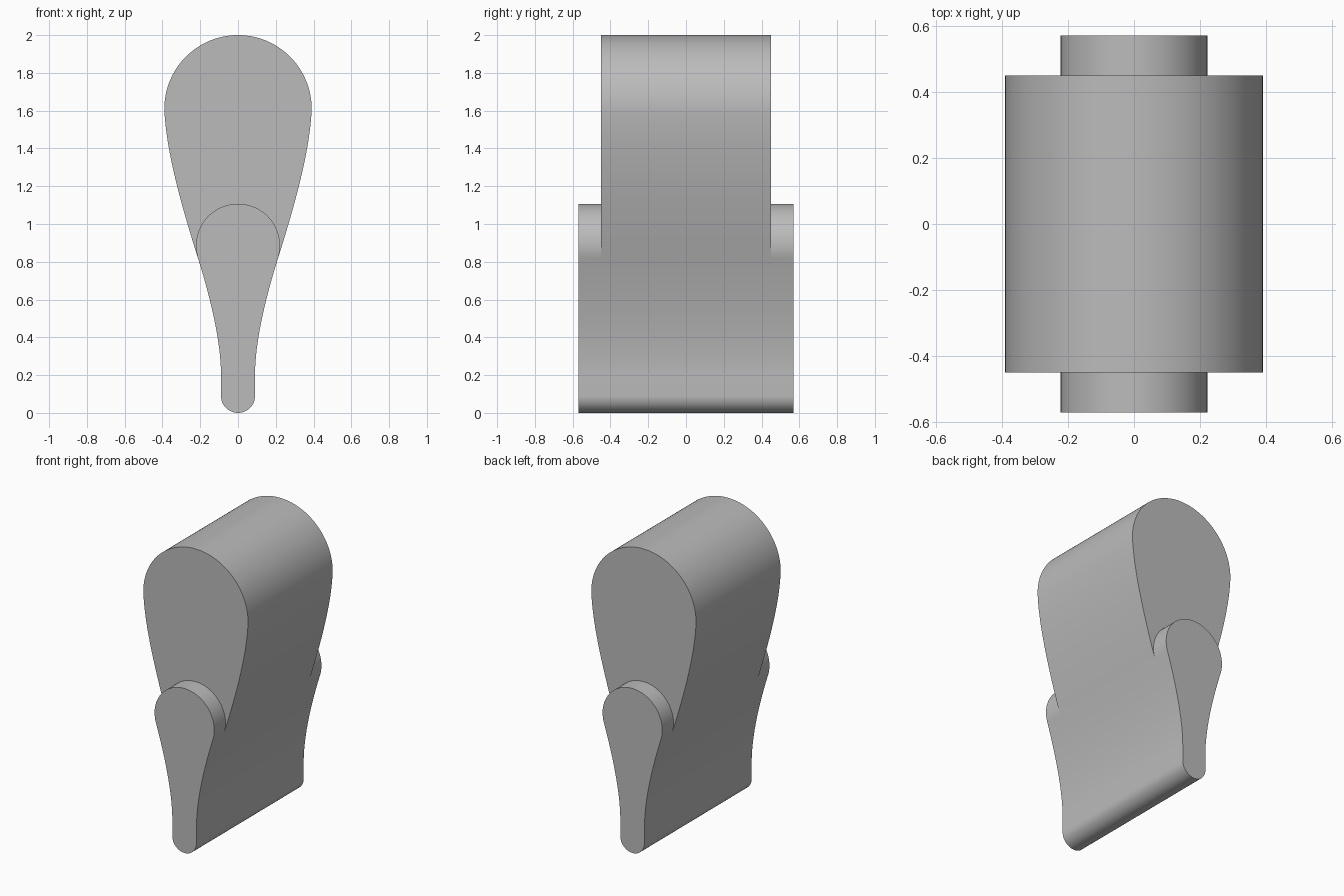
import bpy, bmesh
from math import sin, cos, radians, tan
from mathutils import Vector
from mathutils.geometry import interpolate_bezier

cube = bpy.data.objects.get("Cube")
if cube:
    bpy.data.objects.remove(cube, do_unlink=True)

HALF_BODY, HALF_BOSS = 0.45, 0.57
HEAD_R, HEAD_Z = 0.39, 1.61
BOSS_R, BOSS_Z = 0.222, 0.885
FOOT_R = 0.09
JOIN = radians(-17.5)      # where the boss arc blends into the body side


def arc(radius, z, start, end, steps):
    return [Vector((radius * cos(a), z + radius * sin(a)))
            for a in (start + (end - start) * i / steps for i in range(steps + 1))]


def bezier(a, b, c, d, steps=20):
    return [p.xy for p in interpolate_bezier(*(Vector(p).to_3d() for p in (a, b, c, d)), steps)]


def mirrored(points):
    return [Vector((-p.x, p.y)) for p in reversed(points)]


# Right half outlines, running from top to bottom
quarter = radians(90)
join = arc(BOSS_R, BOSS_Z, JOIN, JOIN, 1)[0]
flow = Vector((-tan(JOIN), 1))
upper = arc(HEAD_R, HEAD_Z, quarter, 0, 32)
upper += bezier(upper[-1], (0.382, 1.38), join + flow * 0.25, join)[1:]
lower = bezier(join, join - flow * 0.24, (FOOT_R, 0.36), (FOOT_R, 0.2))
lower += arc(FOOT_R, FOOT_R, 0, -quarter, 16)
boss_arc = arc(BOSS_R, BOSS_Z, quarter, JOIN, 36)

# Closed outlines
lower_loop = lower + mirrored(lower)[1:]
body = upper + lower_loop[1:] + mirrored(upper)[1:-1]
boss = boss_arc + lower_loop[1:] + mirrored(boss_arc)[1:-1]
arc_loop = mirrored(boss_arc) + boss_arc[1:]
crescent = upper + arc_loop[::-1][1:] + mirrored(upper)[1:-1]

bm = bmesh.new()


def ring(points, y):
    return [bm.verts.new((p.x, y, p.y)) for p in points]


def wall(points, y0, y1):
    a, b = ring(points, y0), ring(points, y1)
    for i in range(len(a)):
        bm.faces.new((a[i - 1], a[i], b[i], b[i - 1]))


# Body sides, then the end faces and raised bosses front and back
wall(body, -HALF_BODY, HALF_BODY)
for side in (-1, 1):
    bm.faces.new(ring(crescent, side * HALF_BODY))
    wall(boss, side * HALF_BODY, side * HALF_BOSS)
    bm.faces.new(ring(boss, side * HALF_BOSS))
bmesh.ops.remove_doubles(bm, verts=bm.verts, dist=0.0001)
bmesh.ops.recalc_face_normals(bm, faces=bm.faces)

mesh = bpy.data.meshes.new("teardrop_block")
bm.to_mesh(mesh)
bm.free()
block = bpy.data.objects.new("teardrop_block", mesh)
bpy.context.collection.objects.link(block)

# Plain grey
grey = bpy.data.materials.new("grey")
grey.use_nodes = True
color = (0.5, 0.5, 0.5, 1)
grey.diffuse_color = color
grey.node_tree.nodes["Principled BSDF"].inputs["Base Color"].default_value = color
mesh.materials.append(grey)

bpy.ops.object.select_all(action="DESELECT")
block.select_set(True)
bpy.context.view_layer.objects.active = block
bpy.ops.object.shade_smooth_by_angle(angle=radians(30))
